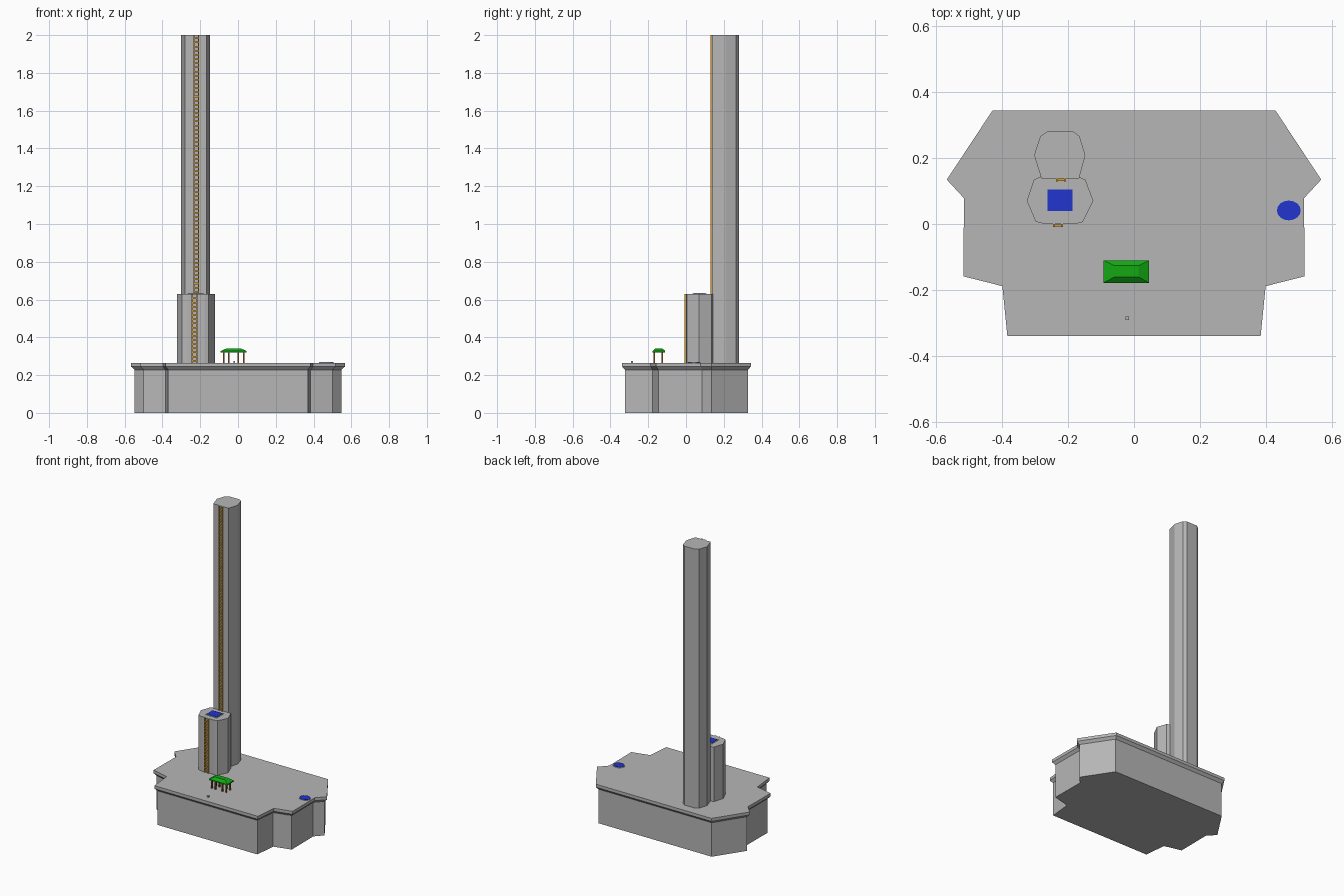
import bpy, bmesh, math

if "Cube" in bpy.data.objects:
    bpy.data.objects.remove(bpy.data.objects["Cube"])


def material(name, rgb):
    m = bpy.data.materials.new(name)
    m.diffuse_color = (*rgb, 1)
    m.use_nodes = True
    m.node_tree.nodes["Principled BSDF"].inputs["Base Color"].default_value = m.diffuse_color
    return m


GREY = material("stone grey", (0.47, 0.47, 0.47))
BLUE = material("blue", (0.016, 0.035, 0.62))
GREEN = material("roof green", (0.006, 0.40, 0.006))
GOLD = material("ladder gold", (0.68, 0.34, 0.035))
BROWN = material("post brown", (0.25, 0.10, 0.02))


def finish(bm, name, mat):
    bmesh.ops.recalc_face_normals(bm, faces=bm.faces)
    me = bpy.data.meshes.new(name)
    bm.to_mesh(me)
    bm.free()
    me.materials.append(mat)
    ob = bpy.data.objects.new(name, me)
    bpy.context.collection.objects.link(ob)
    return ob


def loft(name, rings, mat):
    """Closed solid through (outline, z) rings."""
    bm = bmesh.new()
    loops = [[bm.verts.new((x, y, z)) for x, y in pts] for pts, z in rings]
    n = len(loops[0])
    for a, b in zip(loops, loops[1:]):
        for i in range(n):
            j = (i + 1) % n
            bm.faces.new((a[i], a[j], b[j], b[i]))
    bm.faces.new(loops[0][::-1])
    bm.faces.new(loops[-1])
    return finish(bm, name, mat)


def prism(name, pts, z0, z1, mat):
    return loft(name, [(pts, z0), (pts, z1)], mat)


def rect(x0, x1, y0, y1):
    return [(x0, y0), (x1, y0), (x1, y1), (x0, y1)]


def ellipse(cx, cy, rx, ry, n=16):
    return [(cx + rx * math.cos(2 * math.pi * i / n),
             cy + ry * math.sin(2 * math.pi * i / n)) for i in range(n)]


def add_box(bm, x0, x1, y0, y1, z0, z1):
    v = bmesh.ops.create_cube(bm, size=1)["verts"]
    for p in v:
        p.co = (x0 if p.co.x < 0 else x1,
                y0 if p.co.y < 0 else y1,
                z0 if p.co.z < 0 else z1)


def inset(pts, d):
    """Offset a counter-clockwise outline inward by d."""
    out = []
    n = len(pts)
    for i in range(n):
        (ax, ay), (bx, by), (cx, cy) = pts[i - 1], pts[i], pts[(i + 1) % n]
        l1, l2 = math.hypot(bx - ax, by - ay), math.hypot(cx - bx, cy - by)
        n1 = (-(by - ay) / l1, (bx - ax) / l1)
        n2 = (-(cy - by) / l2, (cx - bx) / l2)
        k = d / (1 + n1[0] * n2[0] + n1[1] * n2[1])
        out.append((bx + k * (n1[0] + n2[0]), by + k * (n1[1] + n2[1])))
    return out


# Base block with a flared rim
DECK = 0.265
half = [(0.383, -0.338), (0.398, -0.188), (0.516, -0.158),
        (0.514, 0.078), (0.566, 0.134), (0.428, 0.343)]
outline = half + [(-x, y) for x, y in reversed(half)]
body = inset(outline, 0.015)
loft("base", [(body, 0), (body, 0.228), (outline, 0.245), (outline, DECK)], GREY)

# Towers
tall = [(-0.28, 0.138), (-0.166, 0.138), (-0.147, 0.208), (-0.165, 0.266),
        (-0.184, 0.28), (-0.262, 0.28), (-0.283, 0.266), (-0.302, 0.208)]
prism("tall_tower", tall, DECK, 2.0, GREY)
short = [(-0.27, 0.0), (-0.178, 0.0), (-0.155, 0.006), (-0.123, 0.07),
         (-0.147, 0.134), (-0.17, 0.144), (-0.28, 0.144), (-0.303, 0.134),
         (-0.324, 0.07), (-0.297, 0.007)]
prism("short_tower", short, DECK, 0.63, GREY)


# Ladders: two rails and evenly spaced rungs
def ladder(name, x0, x1, y0, y1, z0, z1, pitch=0.022, rail=0.006):
    bm = bmesh.new()
    add_box(bm, x0, x0 + rail, y0, y1, z0, z1)
    add_box(bm, x1 - rail, x1, y0, y1, z0, z1)
    for i in range(int((z1 - z0) / pitch)):
        z = z0 + (i + 0.5) * pitch
        add_box(bm, x0 + rail, x1 - rail, y0 + 0.001, y1 - 0.001,
                z - 0.004, z + 0.004)
    finish(bm, name, GOLD)


ladder("tall_ladder", -0.236, -0.206, 0.129, 0.138, 0.63, 2.0)
ladder("short_ladder", -0.245, -0.214, -0.009, 0.0, DECK, 0.63)

# Pools: blue plates on thin grey borders
prism("square_pool_border", rect(-0.267, -0.181, 0.034, 0.108), 0.63, 0.632, GREY)
prism("square_pool", rect(-0.262, -0.186, 0.04, 0.104), 0.63, 0.634, BLUE)
prism("round_pool_border", ellipse(0.468, 0.042, 0.039, 0.034), DECK, 0.267, GREY)
prism("round_pool", ellipse(0.468, 0.041, 0.036, 0.03), DECK, 0.269, BLUE)

# Pavilion: hipped roof on posts
eave = rect(-0.092, 0.046, -0.178, -0.11)
crown = rect(-0.059, 0.014, -0.16, -0.126)
loft("pavilion_roof", [(eave, 0.32), (eave, 0.327), (crown, 0.342)], GREEN)
bm = bmesh.new()
for x in (-0.076, -0.049, 0.002, 0.03):
    for y in (-0.168, -0.126):
        add_box(bm, x - 0.004, x + 0.004, y - 0.004, y + 0.004, DECK, 0.322)
finish(bm, "pavilion_posts", BROWN)

# Small peg on the deck
prism("deck_peg", rect(-0.025, -0.015, -0.29, -0.28), DECK, 0.275, GREY)
